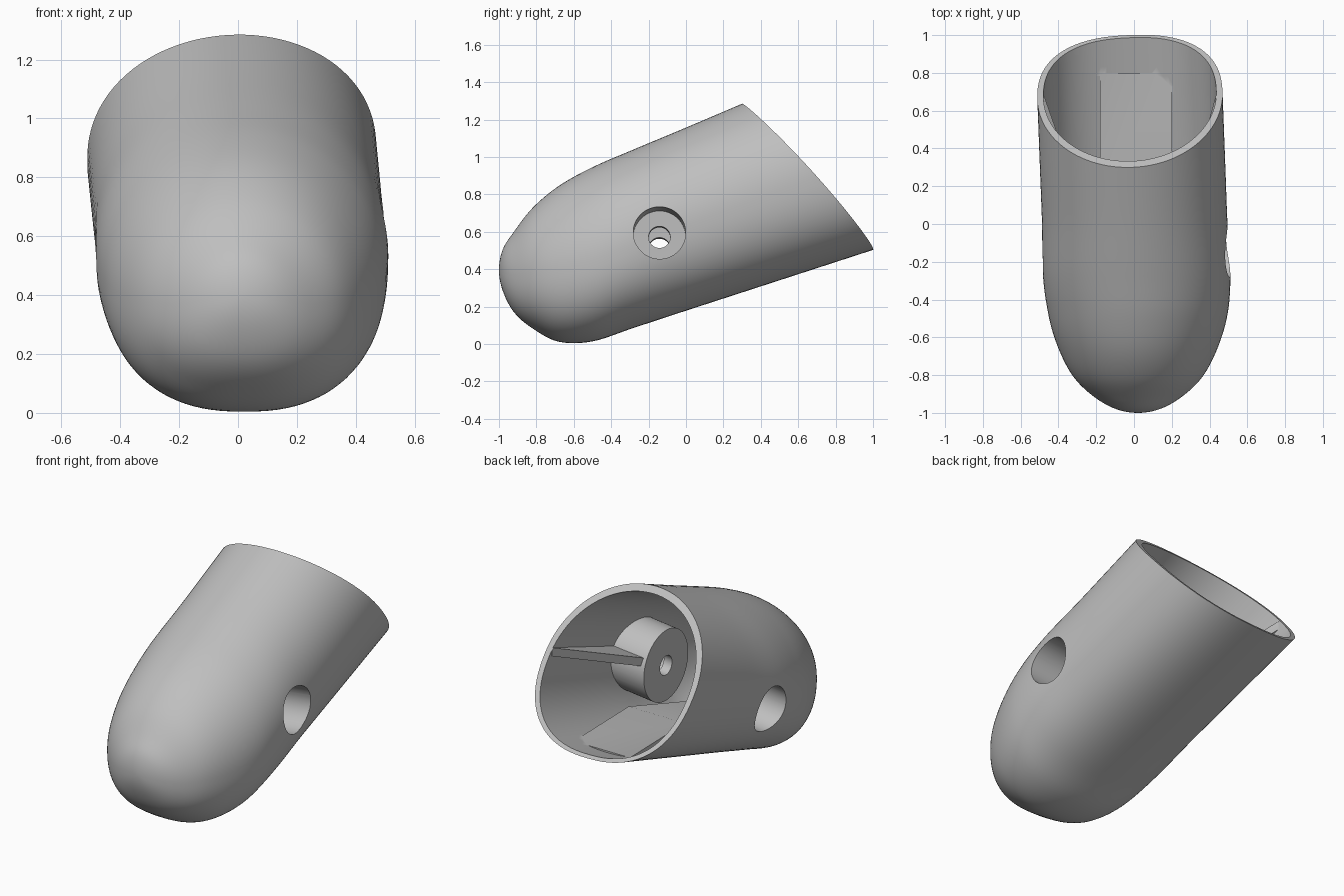
import bpy, bmesh, math

old = bpy.data.objects.get("Cube")
if old:
    bpy.data.objects.remove(old)

grey = bpy.data.materials.new("light grey")
grey.use_nodes = True
colour = (0.52, 0.52, 0.52, 1)
grey.diffuse_color = colour
grey.node_tree.nodes["Principled BSDF"].inputs["Base Color"].default_value = colour

SEG = 96
WALL = 0.033
CUT_YAW = 0.06


def loft(name, rings):
    """Closed solid through rings of equal length."""
    bm = bmesh.new()
    loops = [[bm.verts.new(p) for p in ring] for ring in rings]
    n = len(loops[0])
    for a, b in zip(loops, loops[1:]):
        for i in range(n):
            j = (i + 1) % n
            bm.faces.new((a[i], a[j], b[j], b[i]))
    bm.faces.new(loops[0])
    bm.faces.new(loops[-1])
    bmesh.ops.recalc_face_normals(bm, faces=bm.faces)
    mesh = bpy.data.meshes.new(name)
    bm.to_mesh(mesh)
    bm.free()
    mesh.materials.append(grey)
    obj = bpy.data.objects.new(name, mesh)
    bpy.context.collection.objects.link(obj)
    return obj


def cut(target, cutter):
    """Subtract the cutter from the target and discard it."""
    mod = target.modifiers.new("cut", "BOOLEAN")
    mod.operation = "DIFFERENCE"
    mod.solver = "EXACT"
    mod.object = cutter
    cutter.hide_render = True
    bpy.context.view_layer.objects.active = target
    bpy.ops.object.modifier_apply(modifier=mod.name)
    bpy.data.objects.remove(cutter)


def centre_x(y):
    return 0.004 - 0.0375 * max(y, -0.45)


# Stations along the body: bottom z, top z, half width, spaced for a round nose
nose = [
    (0.395, 0.395, 0.0),
    (0.285, 0.505, 0.115),
    (0.17, 0.60, 0.225),
    (0.083, 0.728, 0.333),
    (0.012, 0.845, 0.412),
    (0.014, 0.945, 0.47),
    (0.086, 1.04, 0.496),
]
stations = [(-1 + 0.02 * k * k, *row) for k, row in enumerate(nose)]
stations += [(y, 0.178 + 0.325 * y, 1.157 + 0.425 * y, 0.491)
             for y in (0, 0.3, 0.6, 0.9, 1.2)]


def smooth_stations(steps=6):
    """Catmull-Rom refinement, mirrored across the nose tip."""
    y, b, t, w = stations[1]
    pts = [(y, t, b, -w)] + stations + [stations[-1]]
    out = []
    for k in range(1, len(pts) - 2):
        p0, p1, p2, p3 = pts[k - 1:k + 3]
        for i in range(steps):
            u = i / steps if k > 1 or i else 0.05
            out.append([0.5 * (2 * b + (c - a) * u
                               + (2 * a - 5 * b + 4 * c - d) * u * u
                               + (3 * b - a - 3 * c + d) * u ** 3)
                        for a, b, c, d in zip(p0, p1, p2, p3)])
    return out + [stations[-1]]


def section(y, bottom, top, w):
    """Round above the widest line, slightly squarer below it."""
    widest = bottom + 0.47 * (top - bottom)
    ring = []
    for i in range(SEG):
        a = 2 * math.pi * i / SEG
        c, s = math.cos(a), math.sin(a)
        if s < 0:
            c = math.copysign(abs(c) ** (2 / 2.4), c)
            s = -abs(s) ** (2 / 2.4)
        h = top - widest if s >= 0 else widest - bottom
        ring.append((centre_x(y) + w * c, y, widest + h * s))
    return ring


def body_solid(name, inset):
    rings = []
    for y, b, t, w in smooth_stations():
        b, t, w = b + inset, t - inset, w - inset
        if min(w, t - b) > 0.004:
            rings.append(section(y + inset, b, t, w))
    return loft(name, rings)


def bore(name, x0, x1, r):
    """Cylinder on the slightly tilted cross axis."""
    return loft(name, [[(x, -0.142 + r * math.cos(a), 0.538 + 0.115 * x + r * math.sin(a))
                        for a in (2 * math.pi * i / 64 for i in range(64))]
                       for x in (x0, x1)])


def gusset(side):
    """Flat triangular rib from the boss back to the rim."""
    outline = [(0.25, -0.1), (0.25, 0.03), (0.455, 0.68), (0.7, 0.68), (0.7, -0.1)]
    return loft("gusset", [[(centre_x(y) + side * x, y,
                             0.555 + 0.375 * (y + 0.14) + 0.1 * side * x + dz)
                            for x, y in outline] for dz in (-0.026, 0.026)])


def side_prism(name, outline, x0, x1, yaw=0):
    return loft(name, [[(x, y + yaw * x, z) for y, z in outline] for x in (x0, x1)])


# Cavity, keeping material for bosses, ribs and the raised floor
cavity = body_solid("cavity", WALL)
for side in (1, -1):
    cut(cavity, bore("boss", side * 0.235, side * 0.8, 0.215))
    cut(cavity, gusset(side))
floor = [(0.8, 0.47), (0.27, 0.48), (-0.75, 0.15), (-0.75, -0.3), (0.8, -0.3)]
cut(cavity, side_prism("floor", floor, -0.18, 0.2))

# Hollow rounded sleeve
body = body_solid("rounded_sleeve", 0)
cut(body, cavity)

# Counterbored screw holes on both sides
for side in (1, -1):
    cut(body, bore("counterbore", side * 0.29, side * 0.8, 0.14))
    cut(body, bore("screw_hole", side * 0.1, side * 0.8, 0.058))

# Slanted, gently bowed open end
top, mid, low = (0.3, 1.285), (0.69, 0.9), (1.0, 0.505)
curve = [tuple((1 - u) ** 2 * a + 2 * u * (1 - u) * b + u * u * c
               for a, b, c in zip(top, mid, low))
         for u in (i / 16 for i in range(17))]
outline = [(-0.48, 2.0)] + curve + [(1.3, 0.1), (2.0, 0.1), (2.0, 2.0)]
cut(body, side_prism("end_cut", outline, -1, 1, CUT_YAW))

bpy.ops.object.select_all(action="DESELECT")
body.select_set(True)
bpy.context.view_layer.objects.active = body
bpy.ops.object.shade_smooth_by_angle(angle=math.radians(30))
